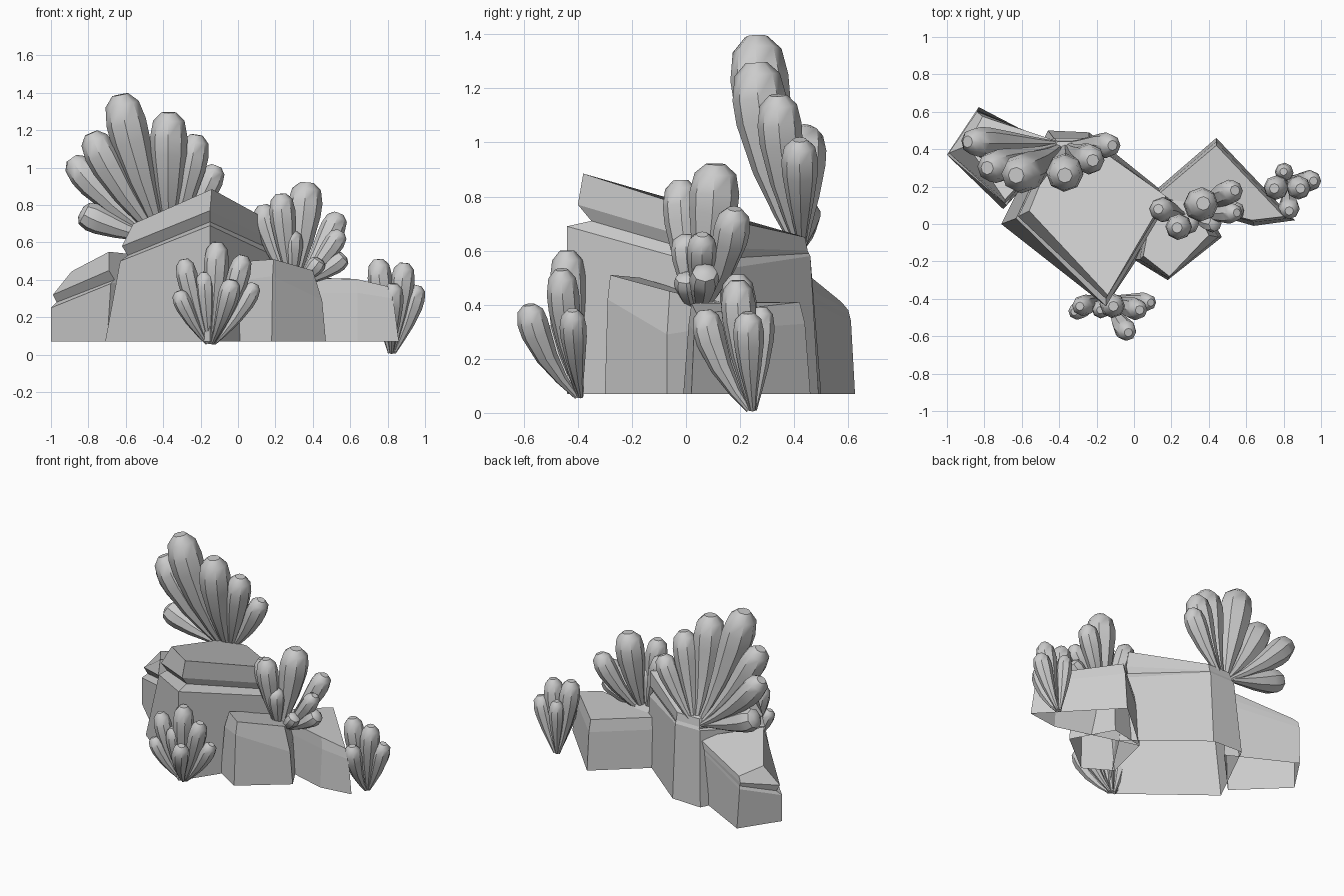
import bpy, bmesh, math
from mathutils import Vector


def loft(bm, rings, bottom=True):
    """Skin a stack of equal-length point rings and cap the top (and bottom)."""
    vs = [[bm.verts.new(p) for p in r] for r in rings]
    n = len(vs[0])
    for a, b in zip(vs, vs[1:]):
        for i in range(n):
            j = (i + 1) % n
            bm.faces.new((a[i], a[j], b[j], b[i]))
    if bottom:
        bm.faces.new(vs[0][::-1])
    bm.faces.new(vs[-1])


def make_object(name, bm, smooth=False):
    me = bpy.data.meshes.new(name)
    bm.to_mesh(me)
    bm.free()
    ob = bpy.data.objects.new(name, me)
    bpy.context.collection.objects.link(ob)
    if smooth:
        bpy.ops.object.select_all(action='DESELECT')
        bpy.context.view_layer.objects.active = ob
        ob.select_set(True)
        bpy.ops.object.shade_smooth_by_angle(angle=math.radians(40))
    return ob


def rock(name, rings):
    """Rock shell, open underneath; rings run counter-clockwise."""
    bm = bmesh.new()
    loft(bm, rings, bottom=False)
    make_object(name, bm)


# Club-shaped leaf: (position along the leaf, share of the full radius)
PROFILE = [(0, .18), (.2, .40), (.45, .72), (.7, .97), (.82, 1), (.94, .84), (1, .40)]


def leaf(bm, base, tip, radius, sides=8):
    b, t = Vector(base), Vector(tip)
    d = t - b
    b += Vector((d.x, d.y, 0)) * .1                     # roots spread a little
    d = t - b
    c = b + Vector((d.x * .64, d.y * .86, d.z * .46))   # bends up towards the tip
    rings = []
    for u, r in PROFILE:
        p = b * (1 - u) ** 2 + c * 2 * u * (1 - u) + t * u * u
        tan = ((c - b) * (1 - u) + (t - c) * u).normalized()
        sx = tan.cross(Vector((.05, 1, .1))).normalized()
        sy = tan.cross(sx)
        rings.append([p + (sx * math.cos(a) + sy * math.sin(a)) * radius * r
                      for a in (2 * math.pi * i / sides for i in range(sides))])
    loft(bm, rings)


def plant(name, base, leaves):
    bm = bmesh.new()
    for x, y, z, r in leaves:
        leaf(bm, base, (x, y, z), r)
    bmesh.ops.recalc_face_normals(bm, faces=bm.faces[:])
    make_object(name, bm, True)


# Large layered rock with a notch under its top slab
rock("main_rock", [
    [(-.71, 0, .07), (-.15, -.44, .07), (.22, .12, .07), (-.24, .49, .07), (-.46, .50, .07)],
    [(-.63, .03, .50), (-.15, -.44, .69), (.19, .13, .53), (-.24, .46, .58), (-.43, .46, .58)],
    [(-.59, .06, .53), (-.15, -.35, .71), (.16, .13, .57), (-.24, .455, .59), (-.42, .455, .59)],
    [(-.62, .04, .58), (-.15, -.40, .77), (.18, .14, .61), (-.24, .45, .60), (-.42, .45, .60)],
    [(-.56, .07, .70), (-.14, -.38, .885), (.17, .15, .715), (-.24, .44, .65), (-.41, .44, .65)]])

# Lower layered rock at the back left
rock("left_rock", [
    [(-1, .37, .07), (-.70, .08, .07), (-.40, .40, .07), (-.83, .625, .07)],
    [(-1, .37, .25), (-.68, .10, .38), (-.40, .42, .43), (-.84, .61, .34)],
    [(-.97, .39, .28), (-.66, .14, .40), (-.40, .42, .45), (-.835, .605, .36)],
    [(-.99, .38, .32), (-.69, .11, .45), (-.40, .43, .47), (-.84, .60, .38)],
    [(-.89, .42, .445), (-.69, .13, .55), (-.40, .44, .52), (-.81, .575, .41)]])

# Low blocks at the right
rock("front_right_rock", [
    [(0, -.19, .07), (.18, -.30, .07), (.47, -.07, .07), (.32, .20, .07), (.08, .15, .07)],
    [(.03, -.19, .40), (.185, -.29, .42), (.45, -.07, .29), (.31, .18, .33), (.09, .13, .35)],
    [(.05, -.17, .50), (.19, -.28, .51), (.40, -.06, .45), (.30, .15, .40), (.10, .10, .42)]])
rock("back_right_rock", [
    [(.64, -.01, .07), (.86, .02, .07), (.44, .46, .07), (.08, .15, .07)],
    [(.64, .01, .33), (.83, .03, .30), (.44, .44, .33), (.10, .15, .33)],
    [(.63, .02, .405), (.80, .04, .365), (.44, .42, .41), (.12, .15, .41)]])

# Fleshy plants, each leaf given as tip x, y, z and radius
plant("tall_plant", (-.37, .43, .61), [
    (-.63, .26, 1.39, .108), (-.37, .26, 1.295, .10), (-.785, .30, 1.185, .09),
    (-.22, .34, 1.175, .082), (-.89, .44, 1.05, .08), (-.115, .42, 1.01, .068),
    (-.84, .42, .765, .078)])
plant("middle_plant", (.29, .04, .37), [
    (.37, .11, .92, .092), (.23, -.02, .86, .07), (.13, .08, .80, .066),
    (.54, .18, .755, .067), (.55, .06, .66, .055), (.57, .07, .53, .055),
    (.44, .0, .51, .048), (.29, .0, .66, .058)])
plant("front_plant", (-.15, -.385, .06), [
    (-.11, -.44, .60, .067), (-.29, -.44, .51, .057), (.03, -.46, .53, .06),
    (-.03, -.58, .40, .057), (-.32, -.47, .34, .048), (.09, -.42, .38, .05),
    (-.18, -.46, .44, .05)])
plant("right_plant", (.82, .25, .01), [
    (.75, .19, .51, .066), (.89, .19, .49, .064), (.83, .07, .38, .057),
    (.96, .23, .37, .057), (.80, .28, .39, .05)])
